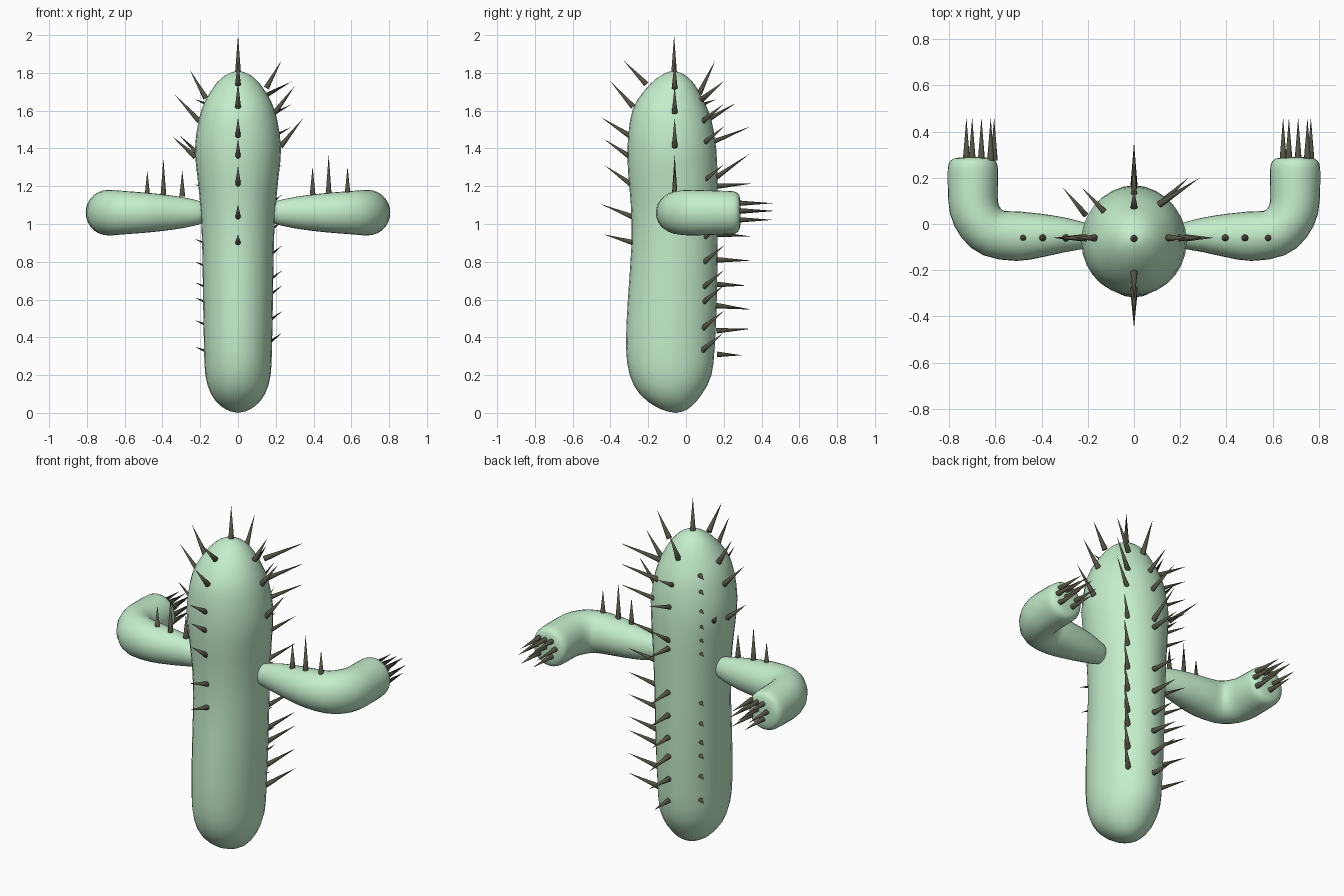
import bpy, bmesh, math
from mathutils import Vector

if "Cube" in bpy.data.objects:
    bpy.data.objects.remove(bpy.data.objects["Cube"])


def material(name, color):
    m = bpy.data.materials.new(name)
    m.diffuse_color = color
    m.use_nodes = True
    m.node_tree.nodes["Principled BSDF"].inputs["Base Color"].default_value = m.diffuse_color
    return m


GREEN = material("cactus_green", (0.55, 0.85, 0.60, 1))
DARK = material("spine_dark", (0.09, 0.085, 0.055, 1))


def finish(bm, name, mat, angle):
    bmesh.ops.recalc_face_normals(bm, faces=bm.faces)
    me = bpy.data.meshes.new(name)
    bm.to_mesh(me)
    bm.free()
    ob = bpy.data.objects.new(name, me)
    bpy.context.collection.objects.link(ob)
    me.materials.append(mat)
    bpy.ops.object.select_all(action='DESELECT')
    ob.select_set(True)
    bpy.context.view_layer.objects.active = ob
    bpy.ops.object.shade_smooth_by_angle(angle=math.radians(angle))
    return ob


def refine(rows, steps=2):
    """Catmull-Rom interpolation between section rows."""
    out = []
    for i in range(len(rows) - 1):
        a, b, c, d = (rows[max(0, min(len(rows) - 1, i + k))] for k in (-1, 0, 1, 2))
        for s in range(steps):
            t = s / steps
            out.append([0.5 * (2*q + (r-p)*t + (2*p - 5*q + 4*r - w)*t*t + (3*q - p - 3*r + w)*t**3)
                        for p, q, r, w in zip(a, b, c, d)])
    return out + [rows[-1]]


def loft(name, sections, start, end, sides=28):
    """Skin elliptical sections (centre, axis u, axis v) and close to end points."""
    bm = bmesh.new()
    rings = []
    for c, u, v in sections:
        rings.append([bm.verts.new(c + u * math.cos(a) + v * math.sin(a))
                      for a in (2 * math.pi * i / sides for i in range(sides))])
    for r, s in zip(rings, rings[1:]):
        for i in range(sides):
            j = (i + 1) % sides
            bm.faces.new((r[i], r[j], s[j], s[i]))
    for ring, tip in ((rings[0], start), (rings[-1], end)):
        p = bm.verts.new(tip)
        for i in range(sides):
            bm.faces.new((ring[i], ring[(i + 1) % sides], p))
    return finish(bm, name, GREEN, 60)


# Trunk: z, half width x, front y, back y
trunk = [(0.008, .04, -.10, -.015), (.035, .09, -.165, .03), (.10, .143, -.245, .085),
         (.20, .173, -.298, .135), (.35, .18, -.318, .152), (.6, .185, -.308, .163),
         (.9, .19, -.288, .167), (1.1, .2, -.292, .167), (1.25, .215, -.305, .167),
         (1.4, .228, -.31, .16), (1.55, .208, -.296, .135), (1.65, .175, -.262, .095),
         (1.74, .118, -.19, .045), (1.785, .07, -.135, 0), (1.805, .03, -.095, -.04)]
loft("trunk", [(Vector((0, (f + b) / 2, z)), Vector((w, 0, 0)), Vector((0, (b - f) / 2, 0)))
               for z, w, f, b in refine(trunk)], (0, -.055, 0), (0, -.067, 1.81))

# Arms: x, y, heading in degrees, in-plane radius, vertical radius
arm = [(.172, -.05, 0, .03, .035), (.19, -.05, 0, .047, .055), (.22, -.05, 0, .058, .066),
       (.3, -.047, 0, .075, .083), (.4, -.05, 0, .094, .097), (.5, -.053, 4, .107, .107),
       (.605, -.04, 25, .106, .115), (.662, .005, 52, .106, .12), (.692, .07, 76, .107, .12),
       (.697, .15, 90, .108, .117), (.697, .22, 90, .109, .115), (.697, .262, 90, .104, .11),
       (.697, .283, 90, .083, .09), (.697, .289, 90, .04, .045)]
ARM_Z = 1.06
for name, m in (("right_arm", 1), ("left_arm", -1)):
    secs = []
    for x, y, h, r, rz in refine(arm):
        h = math.radians(h)
        secs.append((Vector((m * x, y, ARM_Z)), Vector((-m * math.sin(h), math.cos(h), 0)) * r,
                     Vector((0, 0, rz))))
    loft(name, secs, (m * .167, -.05, ARM_Z), (m * .697, .29, ARM_Z))


def spines(name, pairs, radius=0.0155, sides=10):
    """One mesh of thin cones, each from a base point to a tip point."""
    bm = bmesh.new()
    for base, tip in pairs:
        base, tip = Vector(base), Vector(tip)
        q = (tip - base).to_track_quat('Z', 'Y')
        ring = [bm.verts.new(base + q @ Vector((radius * math.cos(a), radius * math.sin(a), 0)))
                for a in (2 * math.pi * i / sides for i in range(sides))]
        p = bm.verts.new(tip)
        bm.faces.new(ring)
        for i in range(sides):
            bm.faces.new((ring[i], ring[(i + 1) % sides], p))
    finish(bm, name, DARK, 50)


# Crown spine
spines("crown_spine", [((0, -.063, 1.77), (0, -.063, 2.0))], .018)

# Front row: base y, z, tip y, z
front = [(-.21, 1.74, -.33, 1.865), (-.28, 1.62, -.4, 1.755), (-.295, 1.465, -.45, 1.565),
         (-.295, 1.355, -.435, 1.45), (-.29, 1.21, -.43, 1.31), (-.275, 1.035, -.45, 1.105),
         (-.275, .90, -.435, .945)]
spines("front_spines", [((0, a, b), (0, c, d)) for a, b, c, d in front])

# Back row
back = [(.07, 1.69, .155, 1.865), (.105, 1.545, .265, 1.64), (.12, 1.425, .34, 1.515),
        (.15, 1.24, .335, 1.37), (.16, 1.20, .355, 1.215), (.16, .945, .34, .935),
        (.165, .81, .345, .806), (.165, .68, .32, .674), (.16, .568, .345, .547),
        (.16, .435, .345, .445), (.165, .31, .295, .305)]
spines("back_spines", [((0, a, b), (0, c, d)) for a, b, c, d in back])

# Side rows: base x, z, tip x, z
sides_r = [(.15, 1.72, .23, 1.865), (.195, 1.59, .30, 1.73), (.225, 1.41, .345, 1.56)]
sides_l = [(-.17, 1.665, -.255, 1.815), (-.205, 1.545, -.335, 1.685), (-.225, 1.355, -.35, 1.465)]
spines("side_spines", [((a, -.06, b), (c, -.06, d)) for a, b, c, d in sides_r + sides_l])

# Diagonal rows at the back: base heights
right_z = [1.66, 1.54, 1.42, 1.22, 1.06, .92, .79, .66, .58, .445, .33]
spines("back_right_spines",
       [((.11, .085, z), (.235 + .05 * (z > 1.3), .20, z + .095)) for z in right_z])
left_z = [1.62, 1.53, 1.42, 1.33, 1.25, 1.17, .88, .76, .65, .57, .45, .31]
spines("back_left_spines",
       [((-.13, .055, z), (-.228, .16, z + .04)) for z in left_z]
       + [((-.21, .04, 1.37), (-.31, .16, 1.47))], .013)

# Arm spines: the left set is the right set shifted sideways
top = [(.395, 1.15, 1.305), (.48, 1.155, 1.37), (.58, 1.155, 1.305)]
spines("right_arm_spines", [((x, -.06, a), (x, -.06, b)) for x, a, b in top])
spines("left_arm_spines", [((x - .875, -.06, a - .01), (x - .875, -.06, b - .022)) for x, a, b in top])

# Hand spines
hand = [(.645, 1.07), (.67, 1.11), (.71, 1.11), (.75, 1.11), (.71, 1.068),
        (.765, 1.07), (.67, 1.022), (.75, 1.022)]
for name, dx in (("right_hand_spines", 0), ("left_hand_spines", -1.37)):
    spines(name, [((x + dx, .275, z), (x + dx, .46, z)) for x, z in hand])
